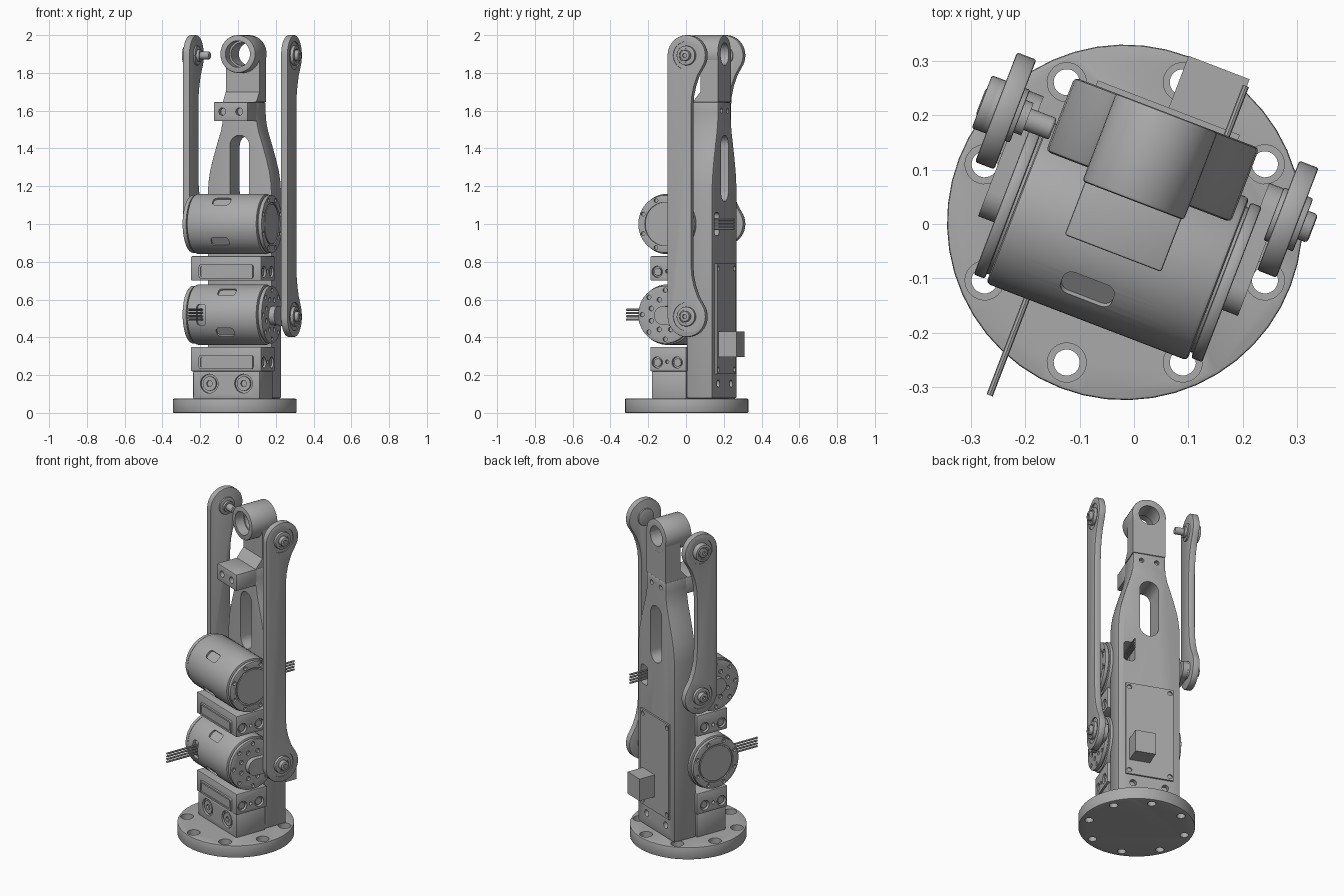
import bpy, bmesh, math
from mathutils import Matrix, Vector

if "Cube" in bpy.data.objects:
    bpy.data.objects.remove(bpy.data.objects["Cube"], do_unlink=True)

grey = bpy.data.materials.new("machined grey")
grey.use_nodes = True
grey.diffuse_color = (0.4, 0.4, 0.4, 1)
grey.node_tree.nodes["Principled BSDF"].inputs["Base Color"].default_value = (0.4, 0.4, 0.4, 1)

# The whole arm is turned on its base
PLACE = Matrix.Translation((-0.017, 0.003, 0)) @ Matrix.Rotation(math.radians(-21), 4, 'Z')
X, Y, Z = 0, 1, 2


def arc(cx, cy, r, a0, a1, n):
    angles = [math.radians(a0 + (a1 - a0) * i / n) for i in range(n + 1)]
    return [(cx + r * math.cos(a), cy + r * math.sin(a)) for a in angles]


def disc(cx, cy, r, axis, lo, hi, n=32):
    return (arc(cx, cy, r, 0, 360, n)[:-1], axis, lo, hi)


def rect(x0, x1, y0, y1, axis, lo, hi):
    return ([(x0, y0), (x1, y0), (x1, y1), (x0, y1)], axis, lo, hi)


def slot(x0, x1, y0, y1, r, axis, lo, hi, spin=None):
    pts = []
    for x, y, a in ((x1 - r, y1 - r, 0), (x0 + r, y1 - r, 90), (x0 + r, y0 + r, 180), (x1 - r, y0 + r, 270)):
        pts += arc(x, y, r, a, a + 90, 6)
    return (pts, axis, lo, hi, spin)


def build(name, shapes):
    """Extrude every outline along its axis into one mesh object."""
    bm = bmesh.new()
    for pts, axis, lo, hi, *spin in shapes:
        lo, hi = min(lo, hi), max(lo, hi)
        ends = []
        for h in (lo, hi):
            ends.append([])
            for p in pts:
                co = list(p)
                co.insert(axis, h)
                co = Vector(co)
                if spin and spin[0]:
                    co = spin[0] @ co
                ends[-1].append(bm.verts.new(co))
        a, b = ends
        bm.faces.new(a)
        bm.faces.new(b)
        for i in range(len(pts)):
            j = (i + 1) % len(pts)
            bm.faces.new((a[i], a[j], b[j], b[i]))
    bmesh.ops.recalc_face_normals(bm, faces=bm.faces)
    bm.transform(PLACE)
    me = bpy.data.meshes.new(name)
    bm.to_mesh(me)
    bm.free()
    me.materials.append(grey)
    ob = bpy.data.objects.new(name, me)
    bpy.context.collection.objects.link(ob)
    return ob


def part(name, shapes, cuts=(), bevel=0):
    ob = build(name, shapes)
    if bevel:
        m = ob.modifiers.new("edge", 'BEVEL')
        m.width, m.segments, m.limit_method, m.angle_limit = bevel, 2, 'ANGLE', math.radians(40)
    if cuts:
        tool = build(name + "_cutter", cuts)
        m = ob.modifiers.new("holes", 'BOOLEAN')
        m.object, m.solver, m.use_self = tool, 'EXACT', True
        bpy.context.view_layer.objects.active = ob
        for mod in list(ob.modifiers):
            bpy.ops.object.modifier_apply(modifier=mod.name)
        bpy.data.objects.remove(tool, do_unlink=True)
    bpy.ops.object.select_all(action='DESELECT')
    ob.select_set(True)
    bpy.context.view_layer.objects.active = ob
    bpy.ops.object.shade_smooth_by_angle(angle=math.radians(32))
    return ob


# Base flange with counterbored holes
ring = [(0.279 * math.cos(math.radians(a)), 0.279 * math.sin(math.radians(a)))
        for a in [21 + 22.5 + 45 * i for i in range(8)]]
part("base_flange", [disc(0, 0, 0.327, Z, 0, 0.075, 48)],
     [disc(x, y, 0.036, Z, 0.04, 0.1, 24) for x, y in ring]
     + [disc(x, y, 0.024, Z, -0.1, 0.05, 24) for x, y in ring], 0.005)

# Base block with two large front screws
part("base_block", [rect(-0.19, 0.19, -0.125, 0.07, Z, 0.075, 0.22)],
     [disc(x, 0.155, 0.05, Y, -0.2, -0.11) for x in (-0.097, 0.097)], 0.006)
for x in (-0.097, 0.097):
    part("base_screw", [disc(x, 0.155, 0.038, Y, -0.122, -0.1, 24)],
         [disc(x, 0.155, 0.018, Y, -0.13, -0.11, 6)])

# Back plate narrowing to the neck
side = [(0.182, 0.077), (0.182, 1.17), (0.179, 1.22), (0.17, 1.28), (0.152, 1.35),
        (0.128, 1.43), (0.109, 1.49), (0.099, 1.54), (0.095, 1.59), (0.095, 1.645)]
outline = side + [(-x, z) for x, z in reversed(side)]
part("back_plate", [(outline, Y, 0.07, 0.216)],
     [slot(-0.055, 0.055, 1.12, 1.47, 0.0549, Y, 0, 0.3),
      slot(0.085, 0.15, 0.94, 1.06, 0.02, Y, 0, 0.3)]
     + [disc(x, 1.6, 0.014, Y, 0.19, 0.3, 16) for x in (-0.045, 0.045)]
     + [disc(x, 0.155, 0.02, Y, 0.19, 0.3, 16) for x in (-0.095, 0.095)], 0.008)
neck = [(0.07, 1.645), (0.116, 1.7), (0.116, 1.9), (0.216, 1.9), (0.216, 1.645)]
bore = [disc(0, 1.9, 0.07, Y, 0, 0.1), disc(0, 1.9, 0.06, Y, 0.05, 0.3)]
part("neck", [(neck, X, -0.095, 0.095)], bore)
part("top_bearing_ring", [disc(0, 1.9, 0.1, Y, 0.0425, 0.216, 40)], bore, 0.006)
part("stop_block", [rect(-0.095, 0.095, -0.061, 0.08, Z, 1.545, 1.645)],
     [disc(x, 1.595, 0.02, Y, -0.1, -0.03, 16) for x in (-0.048, 0.048)], 0.004)

# Circuit board and its connector on the back
corners = [(x, z) for x in (-0.12, 0.12) for z in (0.23, 0.765)]
part("circuit_board", [rect(-0.14, 0.14, 0.205, 0.79, Y, 0.214, 0.226)],
     [disc(x, z, 0.014, Y, 0.2, 0.3, 16) for x, z in corners])
part("board_connector", [rect(0, 0.12, 0.295, 0.43, Y, 0.22, 0.328)])

MOTOR_Y = -0.036


def polar(z, r, n, turn=0):
    return [(MOTOR_Y + r * math.cos(a), z + r * math.sin(a))
            for a in [turn + math.tau * i / n for i in range(n)]]


def motor(name, z, out, cable_dir, window_x):
    """Drum motor: output side out, cables leaving along cable_dir."""
    hub = Matrix.Translation((0, MOTOR_Y, z))
    cuts = []
    for tilt in (-49, 36):
        spin = hub @ Matrix.Rotation(math.radians(tilt), 4, 'X') @ hub.inverted()
        cuts.append(slot(window_x - 0.05, window_x + 0.05, z - 0.027, z + 0.027, 0.018,
                         Y, MOTOR_Y - 0.2, MOTOR_Y - 0.148, spin))
    cx = 0.118 * cable_dir
    cuts.append(slot(cx - 0.025, cx + 0.025, z - 0.055, z + 0.055, 0.015, Y,
                     MOTOR_Y + cable_dir * 0.2, MOTOR_Y + cable_dir * 0.13))
    part(name + "_body", [disc(MOTOR_Y, z, 0.16, X, -0.198, 0.198, 64)], cuts, 0.008)
    part(name + "_core", [disc(MOTOR_Y, z, 0.143, X, -0.206, 0.206, 48)])
    # Output cap with a bolt circle and a hollow shaft
    part(name + "_output_cap", [disc(MOTOR_Y, z, 0.153, X, out * 0.203, out * 0.225, 48)],
         [disc(y, h, 0.012, X, out * 0.212, out * 0.3, 12) for y, h in polar(z, 0.13, 8)]
         + [disc(y, h, 0.013, X, out * 0.212, out * 0.3, 12) for y, h in polar(z, 0.085, 8, 0.39)]
         + [disc(MOTOR_Y, z, 0.042, X, out * 0.208, out * 0.3)], 0.004)
    # Closed cap with a round cover
    part(name + "_rear_cap", [disc(MOTOR_Y, z, 0.153, X, -out * 0.203, -out * 0.225, 48)],
         [disc(y, h, 0.011, X, -out * 0.212, -out * 0.3, 12) for y, h in polar(z, 0.135, 8, 0.39)]
         + [disc(MOTOR_Y, z, 0.115, X, -out * 0.217, -out * 0.3, 40)], 0.004)
    part(name + "_cover", [disc(MOTOR_Y, z, 0.106, X, -out * 0.21, -out * 0.224, 40)])
    # Flat bundle of wires
    part(name + "_wires", [disc(cx, z + 0.017 * (i - 1.5), 0.006, Y, MOTOR_Y + cable_dir * 0.1,
                                MOTOR_Y + cable_dir * 0.35, 8) for i in range(4)])


def mount(name, z):
    """Saddle block under a motor, screwed from both sides."""
    spots = (-0.09, 0.023)
    cuts, heads = [], []
    for s in (-1, 1):
        cuts += [disc(y, z + 0.047, 0.03, X, s * 0.18, s * 0.3, 20) for y in spots]
        cuts.append(disc(-0.034, z + 0.05, 0.01, X, s * 0.18, s * 0.3, 12))
        heads += [disc(y, z + 0.047, 0.021, X, s * 0.17, s * 0.193, 16) for y in spots]
    part(name, [rect(-0.2, 0.2, -0.13, 0.075, Z, z, z + 0.13)], cuts, 0.006)
    part(name + "_screws", heads)
    part(name + "_front_panel", [slot(-0.15, 0.155, z + 0.012, z + 0.085, 0.01, Y, -0.142, -0.12)],
         [slot(-0.14, 0.145, z + 0.022, z + 0.075, 0.008, Y, -0.2, -0.136)])


motor("lower_motor", 0.52, 1, -1, 0.01)
motor("upper_motor", 1.0, -1, 1, -0.02)
mount("lower_mount", 0.22)
mount("upper_mount", 0.7)

EYE_Y, EYE_R = 0.113, 0.108
FLARE = [(0.063, 0.105), (0.043, 0.16), (0.031, 0.215), (0.026, 0.28)]


def lever(name, s, z0, z1):
    """Flat link bar with an eye at each end and a straight front edge."""
    pts = arc(EYE_Y, z1, EYE_R, 180, -35, 24)
    pts += [(EYE_Y + y, z1 - d) for y, d in FLARE]
    pts += [(EYE_Y + y, z0 + d) for y, d in reversed(FLARE)]
    pts += arc(EYE_Y, z0, EYE_R, 35, -180, 24)
    recess = [disc(EYE_Y, z, 0.075, X, s * 0.291, s * 0.4, 32) for z in (z0, z1)]
    part(name, [(pts, X, s * 0.259, s * 0.297)], recess, 0.004)
    for z in (z0, z1):
        part(name + "_bushing", [disc(EYE_Y, z, 0.052, X, s * 0.25, s * 0.308)],
             [disc(EYE_Y, z, 0.036, X, s * 0.302, s * 0.4, 24)], 0.003)
        part(name + "_bolt", [disc(EYE_Y, z, 0.028, X, s * 0.25, s * 0.327, 24)],
             [disc(EYE_Y, z, 0.012, X, s * 0.315, s * 0.4, 6)], 0.006)
    # Crank joining the motor output to the lower eye
    crank = arc(MOTOR_Y, z0 + 0.005, 0.05, 90, 270, 12) + arc(EYE_Y, z0, 0.05, -90, 90, 12)
    part(name + "_crank", [(crank, X, s * 0.222, s * 0.256)])


lever("left_lever", 1, 0.51, 1.892)
lever("right_lever", -1, 1.0, 1.892)
part("right_lever_pin_collar", [disc(EYE_Y, 1.892, 0.032, X, -0.26, -0.235, 24)])
part("right_lever_pin", [disc(EYE_Y, 1.892, 0.021, X, -0.26, -0.185, 20)], bevel=0.004)
part("right_lever_pin_cap", [disc(EYE_Y, 1.892, 0.052, X, -0.29, -0.325)],
     [disc(EYE_Y, 1.892, 0.036, X, -0.317, -0.4, 24)], 0.003)
